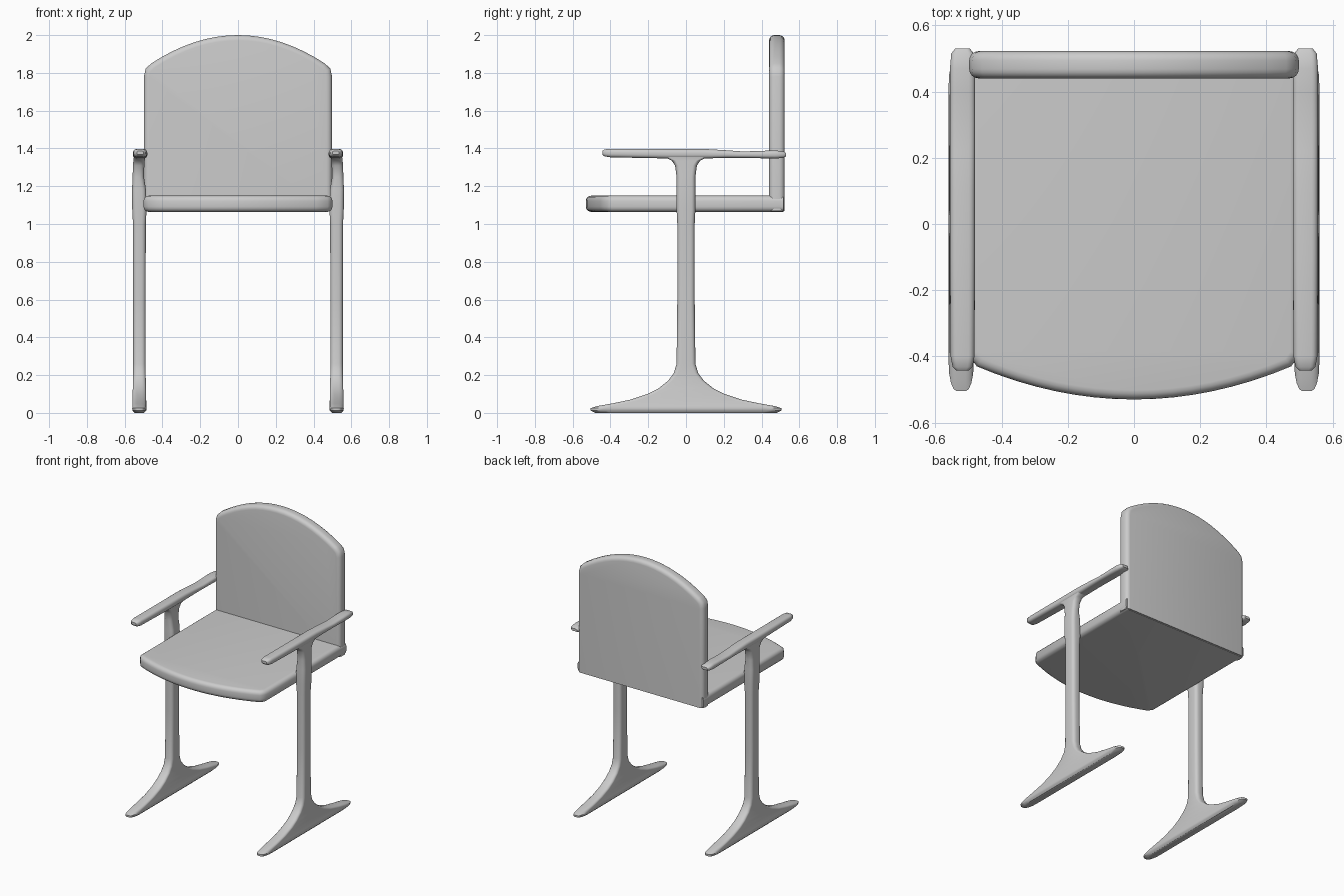
import bpy, bmesh, math
from mathutils import Vector

if "Cube" in bpy.data.objects:
    bpy.data.objects.remove(bpy.data.objects["Cube"])


def finish(bm, name, mirror=False):
    bmesh.ops.recalc_face_normals(bm, faces=bm.faces)
    me = bpy.data.meshes.new(name)
    bm.to_mesh(me)
    bm.free()
    ob = bpy.data.objects.new(name, me)
    bpy.context.collection.objects.link(ob)
    if mirror:
        ob.modifiers.new("Mirror", "MIRROR").use_axis[0] = True
    bpy.ops.object.select_all(action='DESELECT')
    ob.select_set(True)
    bpy.context.view_layer.objects.active = ob
    bpy.ops.object.shade_smooth_by_angle(angle=math.radians(40))
    return ob


def panel(name, outline, depth, radius, keep_sharp):
    """Extrude a closed outline and round its rims, except where keep_sharp."""
    bm = bmesh.new()
    base = bm.faces.new([bm.verts.new(p) for p in outline])
    ext = bmesh.ops.extrude_face_region(bm, geom=[base], use_keep_orig=True)
    top = [g for g in ext["geom"] if isinstance(g, bmesh.types.BMVert)]
    bmesh.ops.translate(bm, verts=top, vec=depth)
    bmesh.ops.recalc_face_normals(bm, faces=bm.faces)
    d = Vector(depth).normalized()
    rims = [e for e in bm.edges
            if abs((e.verts[0].co - e.verts[1].co).normalized().dot(d)) < 0.1
            and not all(keep_sharp(v.co) for v in e.verts)]
    bmesh.ops.bevel(bm, geom=rims, offset=radius, segments=4, profile=0.5,
                    affect='EDGES', clamp_overlap=False)
    return finish(bm, name)


def ring(hu, hv, ru, rv, steps=4):
    """Rounded rectangle with elliptical corners."""
    pts = []
    for q, (su, sv) in enumerate([(1, 1), (-1, 1), (-1, -1), (1, -1)]):
        for i in range(steps + 1):
            a = math.pi / 2 * (q + i / steps)
            pts.append((su * (hu - ru) + ru * math.cos(a),
                        sv * (hv - rv) + rv * math.sin(a)))
    return pts


def loft(name, rings):
    bm = bmesh.new()
    loops = [[bm.verts.new(p) for p in r] for r in rings]
    for a, b in zip(loops, loops[1:]):
        for i in range(len(a)):
            j = (i + 1) % len(a)
            bm.faces.new((a[i], a[j], b[j], b[i]))
    bm.faces.new(loops[0])
    bm.faces.new(loops[-1])
    return finish(bm, name, mirror=True)


# seat with a bowed front edge
N = 16
front = [(-0.475 + 0.95 * i / N) for i in range(N + 1)]
seat = [(-0.5, 0.515, 1.064), (-0.5, -0.395, 1.064)]
seat += [(x, -0.53 + 0.1 * (x / 0.475) ** 2, 1.064) for x in front]
seat += [(0.5, -0.395, 1.064), (0.5, 0.515, 1.064)]
panel("seat", seat, (0, 0, 0.086), 0.028, lambda c: c.y > 0.5)

# backrest with an arched top
arch = [(-0.46 + 0.92 * i / N) for i in range(N + 1)]
back = [(-0.498, 0.44, 1.068), (-0.498, 0.44, 1.78), (-0.489, 0.44, 1.822)]
back += [(x, 0.44, 2.0 - 0.71 * x * x) for x in arch]
back += [(0.489, 0.44, 1.822), (0.498, 0.44, 1.78), (0.498, 0.44, 1.068)]
panel("backrest", back, (0, 0.082, 0), 0.028, lambda c: c.z < 1.1)

# legs: z, centre x, half width, half depth (flared into foot and armrest)
leg = [(0.0, 0.522, 0.025, 0.48), (0.012, 0.522, 0.036, 0.505),
       (0.025, 0.522, 0.038, 0.505), (0.036, 0.522, 0.037, 0.47),
       (0.05, 0.522, 0.037, 0.39), (0.07, 0.522, 0.036, 0.295),
       (0.1, 0.522, 0.036, 0.205), (0.13, 0.522, 0.035, 0.145),
       (0.17, 0.522, 0.034, 0.095), (0.21, 0.522, 0.033, 0.065),
       (0.26, 0.522, 0.033, 0.05), (0.6, 0.522, 0.033, 0.046),
       (1.0, 0.522, 0.034, 0.046), (1.08, 0.522, 0.038, 0.05),
       (1.18, 0.524, 0.037, 0.05), (1.25, 0.528, 0.03, 0.05),
       (1.31, 0.526, 0.03, 0.058), (1.335, 0.524, 0.03, 0.075),
       (1.35, 0.522, 0.03, 0.105), (1.365, 0.52, 0.03, 0.13)]
loft("side_leg", [[(cx + u, v, z) for u, v in
                   ring(hx, hy, 0.024, max(0.022, 0.17 * hy))]
                  for z, cx, hx, hy in leg])

# armrests: y, low z, high z, half width
arm = [(-0.443, 1.368, 1.386, 0.018), (-0.432, 1.358, 1.395, 0.03),
       (-0.4, 1.353, 1.398, 0.036), (-0.1, 1.347, 1.397, 0.038),
       (0.1, 1.347, 1.397, 0.038), (0.22, 1.35, 1.39, 0.038),
       (0.3, 1.35, 1.384, 0.038), (0.4, 1.348, 1.387, 0.038),
       (0.47, 1.346, 1.39, 0.038), (0.515, 1.35, 1.384, 0.034),
       (0.53, 1.358, 1.376, 0.022)]
loft("armrest", [[(0.518 + u, y, (lo + hi) / 2 + v) for u, v in
                  ring(hx, (hi - lo) / 2, hx * 0.5, (hi - lo) * 0.4)]
                 for y, lo, hi, hx in arm])
